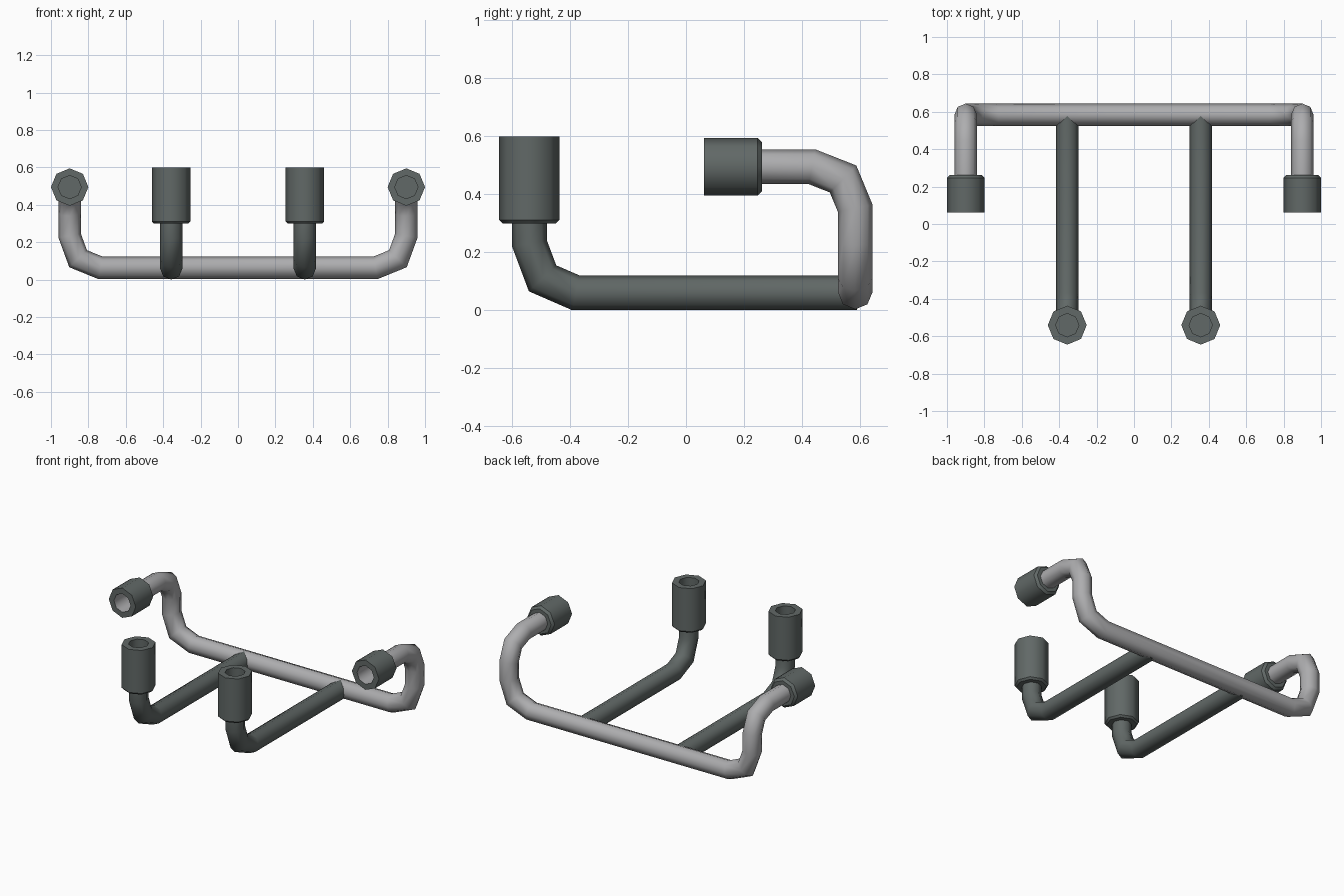
import bpy, bmesh, math
from mathutils import Vector

if "Cube" in bpy.data.objects:
    bpy.data.objects.remove(bpy.data.objects["Cube"])

SIDES = 8


def material(name, rgb):
    m = bpy.data.materials.new(name)
    m.diffuse_color = (*rgb, 1)
    m.use_nodes = True
    m.node_tree.nodes["Principled BSDF"].inputs["Base Color"].default_value = m.diffuse_color
    return m


DARK = material("dark grey", (0.12, 0.14, 0.135))
LIGHT = material("light grey", (0.42, 0.42, 0.43))


def finish(bm, name, mats):
    bmesh.ops.recalc_face_normals(bm, faces=bm.faces)
    me = bpy.data.meshes.new(name)
    bm.to_mesh(me)
    bm.free()
    for m in mats:
        me.materials.append(m)
    ob = bpy.data.objects.new(name, me)
    bpy.context.collection.objects.link(ob)
    return ob


def circle(c, axis, r):
    """Octagon ring around c with corners on the main axes."""
    u = Vector((1, 0, 0))
    v = Vector(axis).cross(u)
    return [Vector(c) + r * (math.cos(a) * u + math.sin(a) * v)
            for a in (2 * math.pi * i / SIDES for i in range(SIDES))]


def bridge(bm, a, b):
    return [bm.faces.new((a[i], a[(i + 1) % SIDES], b[(i + 1) % SIDES], b[i]))
            for i in range(SIDES)]


def pipe(name, pts, r, mat):
    """Mitred octagonal pipe along a path."""
    pts = [Vector(p) for p in pts]
    dirs = [(b - a).normalized() for a, b in zip(pts, pts[1:])]
    bm = bmesh.new()
    ring = circle(pts[0], dirs[0], r)
    prev = [bm.verts.new(p) for p in ring]
    bm.faces.new(prev).smooth = False
    for i, d in enumerate(dirs):
        nxt = dirs[min(i + 1, len(dirs) - 1)]
        n = (d + nxt).normalized()
        ring = [p + d * ((pts[i + 1] - p).dot(n) / d.dot(n)) for p in ring]
        cur = [bm.verts.new(p) for p in ring]
        for f in bridge(bm, prev, cur):
            f.smooth = True
        prev = cur
    bm.faces.new(prev).smooth = False
    return finish(bm, name, [mat])


def socket(name, mouth, axis, r, length, bevel, lining):
    """Bevelled octagonal cup, open at the mouth, axis pointing inward."""
    hole, depth = 0.062, length * 0.75
    prof = [(hole, depth), (hole, 0), (r, 0), (r, length - bevel), (r - bevel, length)]
    bm = bmesh.new()
    ax = Vector(axis)
    rings = [[bm.verts.new(p) for p in circle(Vector(mouth) + ax * t, ax, q)]
             for q, t in prof]
    for k, (a, b) in enumerate(zip(rings, rings[1:])):
        for f in bridge(bm, a, b):
            f.smooth = True
            f.material_index = 1 if k == 0 else 0
    bm.faces.new(rings[0])
    bm.faces.new(rings[-1])
    for ring in rings:
        for i in range(SIDES):
            bm.edges.get((ring[i], ring[(i + 1) % SIDES])).smooth = False
    return finish(bm, name, [DARK, lining])


# Light rear bar with both curled ends
half = [(-0.9, 0.23, 0.495), (-0.9, 0.435, 0.495), (-0.9, 0.542, 0.453),
        (-0.9, 0.584, 0.352), (-0.9, 0.584, 0.235), (-0.855, 0.584, 0.112),
        (-0.735, 0.584, 0.063)]
pipe("rear_bar", half + [(-x, y, z) for x, y, z in reversed(half)], 0.06, LIGHT)

for s, side in ((-1, "left"), (1, "right")):
    # Dark front arms
    x = s * 0.357
    pipe(side + "_arm", [(x, -0.54, 0.32), (x, -0.54, 0.23), (x, -0.495, 0.11),
                         (x, -0.38, 0.06), (x, 0.59, 0.06)], 0.06, DARK)
    # Upright sockets at the front, horizontal ones at the bar ends
    socket(side + "_upright_socket", (x, -0.541, 0.6), (0, 0, -1), 0.104, 0.3, 0.012, DARK)
    socket(side + "_end_socket", (s * 0.9, 0.062, 0.495), (0, 1, 0), 0.1, 0.2, 0.015, LIGHT)
